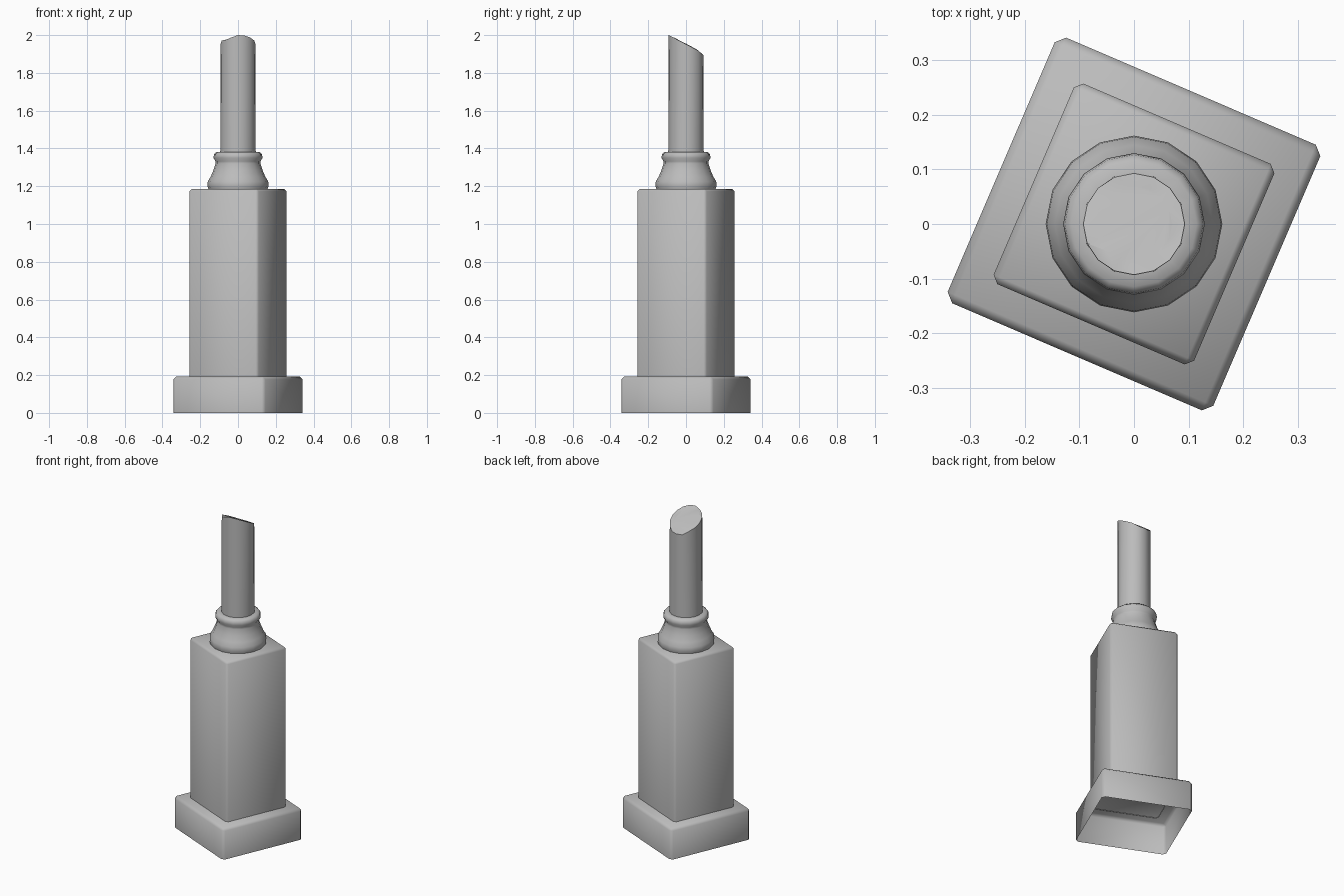
import bpy, bmesh, math, random
from mathutils import Matrix

default = bpy.data.objects.get("Cube")
if default:
    bpy.data.objects.remove(default, do_unlink=True)

random.seed(4)
SIDES = 16
TURN = math.radians(-23.2)

stone = bpy.data.materials.new("grey_stone")
stone.use_nodes = True
GREY = (0.5, 0.5, 0.5, 1)
stone.diffuse_color = GREY
stone.node_tree.nodes["Principled BSDF"].inputs["Base Color"].default_value = GREY


def finish(name, bm, angle):
    bmesh.ops.recalc_face_normals(bm, faces=bm.faces)
    mesh = bpy.data.meshes.new(name)
    bm.to_mesh(mesh)
    bm.free()
    mesh.materials.append(stone)
    obj = bpy.data.objects.new(name, mesh)
    bpy.context.collection.objects.link(obj)
    bpy.ops.object.select_all(action="DESELECT")
    obj.select_set(True)
    bpy.context.view_layer.objects.active = obj
    bpy.ops.object.shade_smooth_by_angle(angle=math.radians(angle))
    return obj


def block(name, half, bottom, top, bevel):
    """Turned square block, open underneath, with worn upper and corner edges."""
    bm = bmesh.new()
    place = (Matrix.Translation((0, 0, (bottom + top) / 2)) @ Matrix.Rotation(TURN, 4, "Z")
             @ Matrix.Diagonal((2 * half, 2 * half, top - bottom, 1)))
    bmesh.ops.create_cube(bm, size=1, matrix=place)
    under = min(bm.faces, key=lambda f: f.calc_center_median().z)
    bmesh.ops.delete(bm, geom=[under], context="FACES_ONLY")
    edges = [e for e in bm.edges if not e.is_boundary]
    bmesh.ops.bevel(bm, geom=edges, offset=bevel, segments=1, affect="EDGES")
    return finish(name, bm, 60)


def ring(bm, radius, height):
    """Ring of vertices; height is a function of x and y."""
    verts = []
    for i in range(SIDES):
        a = math.tau * i / SIDES
        x, y = radius * math.cos(a), radius * math.sin(a)
        verts.append(bm.verts.new((x, y, height(x, y))))
    return verts


def bridge(bm, low, high):
    for i in range(SIDES):
        j = (i + 1) % SIDES
        bm.faces.new((low[i], low[j], high[j], high[i]))


# Square plinth and tall pedestal
block("plinth", 0.265, 0, 0.193, 0.016)
block("pedestal", 0.2, 0.19, 1.186, 0.013)

# Moulded collar
bm = bmesh.new()
profile = [(0.155, 1.18), (0.162, 1.2), (0.16, 1.225), (0.145, 1.25), (0.13, 1.285),
           (0.119, 1.32), (0.119, 1.332), (0.13, 1.35), (0.127, 1.37), (0.115, 1.381), (0.085, 1.381)]
rings = [ring(bm, r, lambda x, y, z=z: z) for r, z in profile]
for low, high in zip(rings, rings[1:]):
    bridge(bm, low, high)
finish("collar", bm, 50)


# Broken shaft with a slanted, chipped top
def slope(x, y):
    return 1.952 - 0.53 * y


def chipped(x, y):
    chip = 0.016 if y > 0.07 or (y < -0.06 and x < -0.02) else 0.0
    return min(2.0, slope(x, y) - chip * random.uniform(0.5, 1))


bm = bmesh.new()
foot = ring(bm, 0.094, lambda x, y: 1.37)
rim = ring(bm, 0.093, chipped)
inner = ring(bm, 0.07, lambda x, y: slope(x, y) + random.uniform(-0.004, 0.004))
bridge(bm, foot, rim)
bridge(bm, rim, inner)
bm.faces.new(inner)
bmesh.ops.triangulate(bm, faces=[f for f in bm.faces if f.calc_center_median().z > 1.8])
finish("broken_shaft", bm, 30)
